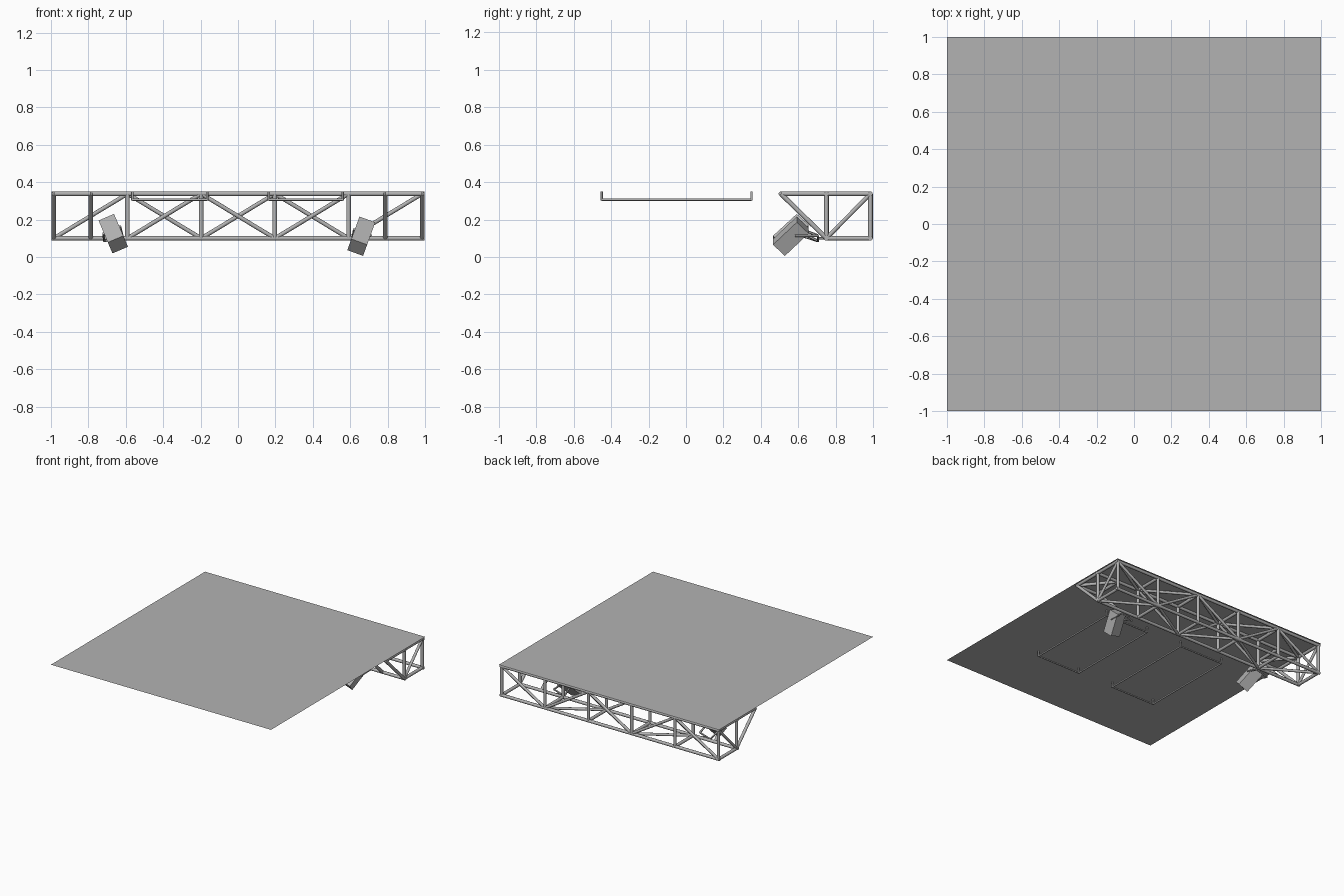
import bpy, bmesh, math
from mathutils import Vector, Matrix

old = bpy.data.objects.get("Cube")
if old:
    bpy.data.objects.remove(old, do_unlink=True)


def material(name, value):
    mat = bpy.data.materials.new(name)
    mat.use_nodes = True
    colour = (value, value, value, 1)
    mat.diffuse_color = colour
    mat.node_tree.nodes["Principled BSDF"].inputs["Base Color"].default_value = colour
    return mat


GREY = material("light grey", 0.45)


def finish(bm, name, smooth=False):
    mesh = bpy.data.meshes.new(name)
    bm.to_mesh(mesh)
    bm.free()
    mesh.materials.append(GREY)
    obj = bpy.data.objects.new(name, mesh)
    bpy.context.scene.collection.objects.link(obj)
    if smooth:
        bpy.ops.object.select_all(action="DESELECT")
        obj.select_set(True)
        bpy.context.view_layer.objects.active = obj
        bpy.ops.object.shade_smooth_by_angle(angle=math.radians(50))
    return obj


def tubes(name, pairs, radius, sides=10):
    """One object made of straight round tubes between pairs of points."""
    bm = bmesh.new()
    for a, b in pairs:
        a, b = Vector(a), Vector(b)
        d = b - a
        turn = d.to_track_quat("Z", "Y").to_matrix().to_4x4()
        bmesh.ops.create_cone(bm, cap_ends=True, segments=sides, radius1=radius,
                              radius2=radius, depth=d.length,
                              matrix=Matrix.Translation((a + b) / 2) @ turn)
    return finish(bm, name, True)


# Ceiling sheet
bm = bmesh.new()
bmesh.ops.create_grid(bm, x_segments=1, y_segments=1, size=1,
                      matrix=Matrix.Translation((0, 0, 0.351)))
finish(bm, "ceiling_panel")

# Box truss along the back
R = 0.0125
END, FRONT, BACK, LOW, TOP = 0.985, 0.75, 0.985, 0.1, 0.338
stations = [-END + i * 2 * END / 5 for i in range(6)]
corners = [(FRONT, LOW), (FRONT, TOP), (BACK, TOP), (BACK, LOW)]

tubes("truss_chords", [((-END - R, y, z), (END + R, y, z)) for y, z in corners], R)
tubes("truss_frames", [((x, *corners[i]), (x, *corners[(i + 1) % 4]))
                       for x in stations for i in range(4)], R)


# Zigzag bracing on each long side of the truss
def zigzag(start, other, panels):
    ends = (start, other)
    return [((stations[i], *ends[i % 2]), (stations[i + 1], *ends[(i + 1) % 2]))
            for i in panels]


tubes("truss_braces",
      zigzag((BACK, LOW), (BACK, TOP), range(5))
      + zigzag((FRONT, TOP), (FRONT, LOW), range(1, 4))
      + zigzag((FRONT, TOP), (BACK, TOP), range(5))
      + zigzag((BACK, LOW), (FRONT, LOW), range(5))
      + [((x, FRONT, LOW), (x, BACK, TOP)) for x in (-END, END)], 0.011)

# Triangular outriggers at both ends
TIP, INNER = 0.507, 0.788
for side, name in ((-1, "right"), (1, "left")):
    bars = [((side * INNER, TIP, TOP), (side * END, TIP, TOP)),
            ((INNER if side > 0 else -END, FRONT, TOP),
             (END if side > 0 else -INNER, TIP, TOP))]
    for x in (side * INNER, side * END):
        bars += [((x, TIP, TOP), (x, FRONT, TOP)), ((x, TIP, TOP), (x, FRONT, LOW))]
    tubes(name + "_outrigger", bars, R)

# Tilted boxes with yokes hanging off the lower front chord
for name, centre, roll in (("right", (-0.667, 0.56, 0.125), -23),
                           ("left", (0.659, 0.56, 0.111), 20)):
    place = (Matrix.Translation(centre) @ Matrix.Rotation(math.radians(roll), 4, "Y")
             @ Matrix.Rotation(math.radians(45), 4, "X"))
    bm = bmesh.new()
    bmesh.ops.create_cube(bm, size=1,
                          matrix=place @ Matrix.Diagonal((0.09, 0.18, 0.09, 1)))
    finish(bm, name + "_lamp_box")
    arms = []
    hub = Vector((centre[0], 0.705, 0.1))
    for s in (-0.048, 0.048):
        pivot = place @ Vector((s, 0.03, 0))
        arms += [(pivot, hub + Vector((s, 0, s * 0.3))),]
    arms += [(arms[0][1], arms[1][1]), (hub, (centre[0], FRONT, LOW))]
    tubes(name + "_lamp_yoke", arms, 0.007, 6)

# Hanging rectangular rails with short drop rods
for name, x0, x1 in (("right", -0.565, -0.165), ("left", 0.165, 0.56)):
    y0, y1, z = -0.45, 0.35, 0.307
    loop = [(x0, y0, z), (x1, y0, z), (x1, y1, z), (x0, y1, z)]
    rods = [(loop[i], loop[(i + 1) % 4]) for i in range(4)]
    rods += [((x, y, z - 0.005), (x, y, 0.35)) for x, y, _ in loop]
    tubes(name + "_hanging_rail", rods, 0.0065, 8)
